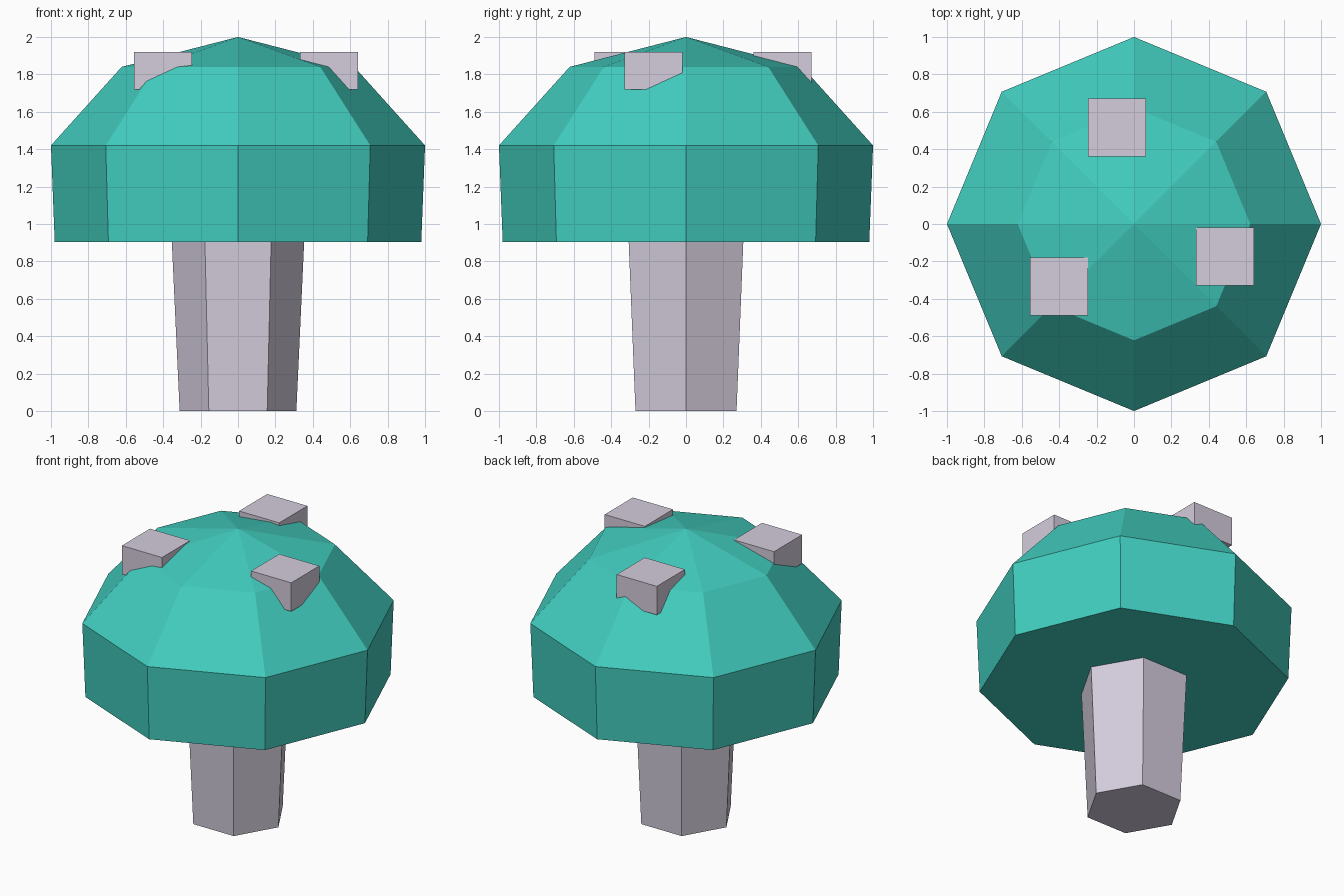
import bpy, bmesh
from math import cos, sin, tau

cube = bpy.data.objects.get("Cube")
if cube:
    bpy.data.objects.remove(cube, do_unlink=True)


def material(name, color):
    mat = bpy.data.materials.new(name)
    mat.use_nodes = True
    mat.diffuse_color = color
    mat.node_tree.nodes["Principled BSDF"].inputs["Base Color"].default_value = color
    return mat


def add_object(name, bm, mat):
    bmesh.ops.recalc_face_normals(bm, faces=bm.faces)
    mesh = bpy.data.meshes.new(name)
    bm.to_mesh(mesh)
    bm.free()
    mesh.materials.append(mat)
    obj = bpy.data.objects.new(name, mesh)
    bpy.context.collection.objects.link(obj)
    return obj


def lathe(name, profile, sides, mat, apex=None):
    """Stack polygon rings of (radius, z); close with a flat lid or an apex."""
    bm = bmesh.new()
    rings = [[bm.verts.new((r * cos(tau * i / sides), r * sin(tau * i / sides), z))
              for i in range(sides)] for r, z in profile]
    for low, high in zip(rings, rings[1:]):
        for i in range(sides):
            j = (i + 1) % sides
            bm.faces.new((low[i], low[j], high[j], high[i]))
    bm.faces.new(rings[0][::-1])
    if apex is None:
        bm.faces.new(rings[-1])
    else:
        tip = bm.verts.new((0, 0, apex))
        for i in range(sides):
            bm.faces.new((rings[-1][i], rings[-1][(i + 1) % sides], tip))
    return add_object(name, bm, mat)


def box(name, center, size, mat):
    bm = bmesh.new()
    bmesh.ops.create_cube(bm, size=1)
    bmesh.ops.scale(bm, vec=size, verts=bm.verts)
    obj = add_object(name, bm, mat)
    obj.location = center
    return obj


teal = material("teal", (0.054, 0.61, 0.52, 1))
lilac = material("pale lilac", (0.66, 0.61, 0.72, 1))

# Tapered six-sided stem, running slightly into the cap
lathe("stem", [(0.312, 0), (0.355, 0.93)], 6, lilac)

# Eight-sided faceted cap
lathe("cap", [(0.98, 0.905), (1.0, 1.42), (0.622, 1.84)], 8, teal, apex=2.0)

# Square spots set into the cap
spots = {"back_spot": (-0.09, 0.517), "right_spot": (-0.4, -0.333),
         "left_spot": (0.487, -0.175)}
for name, (x, y) in spots.items():
    box(name, (x, y, 1.82), (0.31, 0.31, 0.2), lilac)
